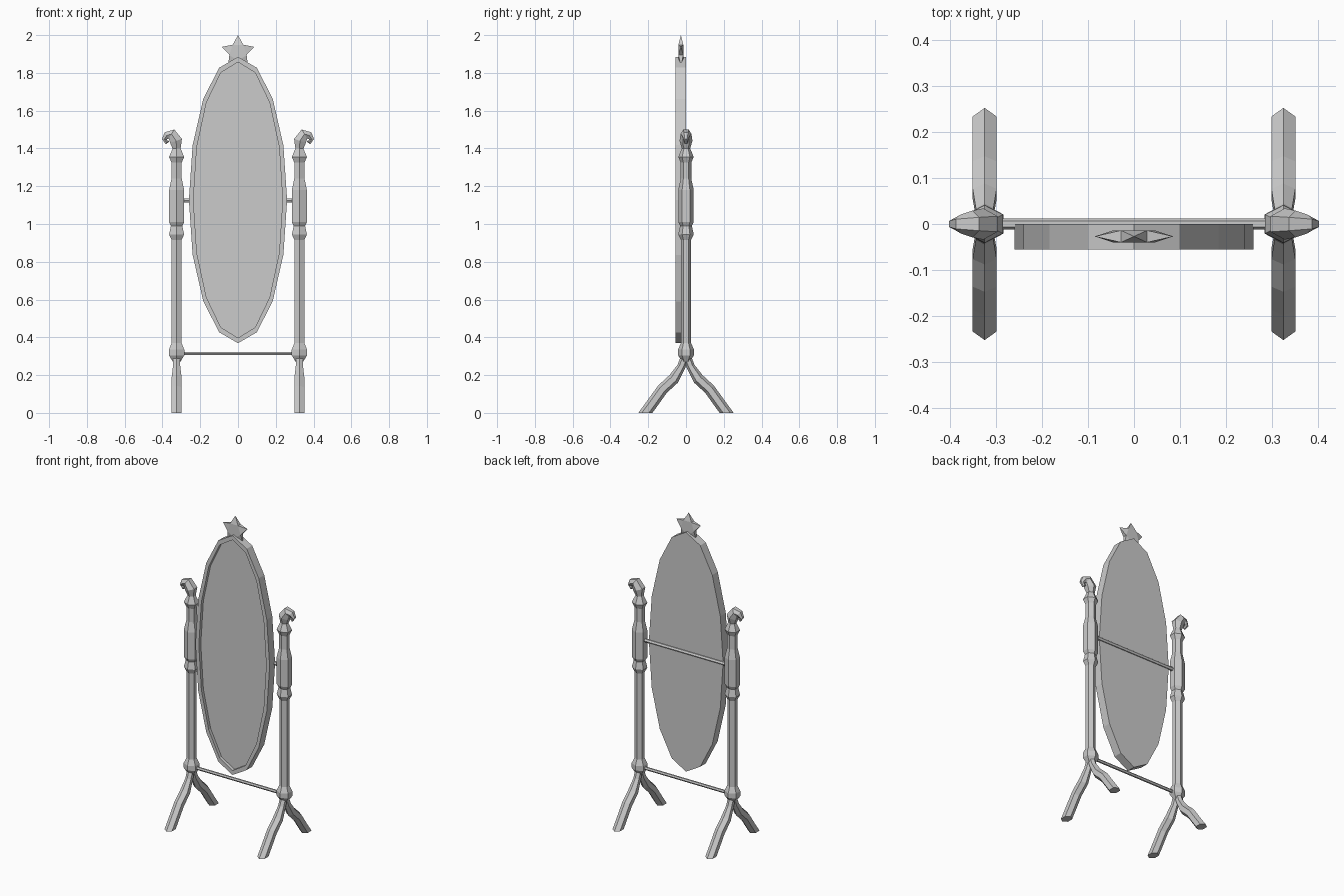
import bpy, bmesh, math
from mathutils import Vector

if "Cube" in bpy.data.objects:
    bpy.data.objects.remove(bpy.data.objects["Cube"])

X, Y, Z = Vector((1, 0, 0)), Vector((0, 1, 0)), Vector((0, 0, 1))


def finish(name, bm, mirror=None):
    bmesh.ops.recalc_face_normals(bm, faces=bm.faces)
    me = bpy.data.meshes.new(name)
    bm.to_mesh(me)
    bm.free()
    ob = bpy.data.objects.new(name, me)
    bpy.context.collection.objects.link(ob)
    if mirror:
        mod = ob.modifiers.new("mirror", 'MIRROR')
        mod.use_axis = mirror
        mod.use_mirror_merge = False
    return ob


def bridge(bm, a, b):
    n = len(a)
    for i in range(n):
        j = (i + 1) % n
        bm.faces.new((a[i], a[j], b[j], b[i]))


def tube(name, path, fixed, phase=0, stretch=1.0, mirror=None, ground=False, sides=6):
    """Sweep a polygon along (point, radius) pairs; one section axis stays fixed."""
    bm = bmesh.new()
    pts = [Vector(p) for p, r in path]
    rings = []
    for i, (p, r) in enumerate(path):
        t = (pts[min(i + 1, len(pts) - 1)] - pts[max(i - 1, 0)]).normalized()
        other = t.cross(fixed).normalized()
        ring = []
        for k in range(sides):
            a = math.tau * k / sides + math.radians(phase)
            ring.append(bm.verts.new(pts[i] + r * (math.cos(a) * fixed + stretch * math.sin(a) * other)))
        rings.append(ring)
    for a, b in zip(rings, rings[1:]):
        bridge(bm, a, b)
    bm.faces.new(rings[0])
    bm.faces.new(rings[-1])
    if ground:
        cut = bmesh.ops.bisect_plane(bm, geom=bm.verts[:] + bm.edges[:] + bm.faces[:],
                                     plane_co=(0, 0, 0), plane_no=-Z, clear_outer=True)
        bmesh.ops.edgeloop_fill(bm, edges=[e for e in cut['geom_cut'] if isinstance(e, bmesh.types.BMEdge)])
    return finish(name, bm, mirror)


# Turned posts ending in an outward scroll
PX = 0.325
profile = [(.27, .02), (.305, .042), (.335, .042), (.37, .027), (.915, .027), (.945, .041),
           (.99, .031), (1.01, .041), (1.18, .041), (1.24, .028), (1.325, .028),
           (1.355, .041), (1.40, .022)]
path = [((PX, 0, z), r) for z, r in profile]
path += [((.328, 0, 1.44), .034), ((.352, 0, 1.476), .029), ((.376, 0, 1.469), .021),
         ((.39, 0, 1.449), .013), ((.379, 0, 1.432), .010), ((.368, 0, 1.440), .007)]
tube("posts", path, Y, stretch=1.12, mirror=(True, False, False))

# Splayed legs, cut flat at the floor
leg = [((PX, .004, .30), .022), ((PX, .025, .245), .022), ((PX, .065, .18), .030),
       ((PX, .125, .125), .030), ((PX, .175, .055), .030), ((PX, .252, -.05), .030)]
tube("legs", leg, X, phase=30, mirror=(True, True, False), ground=True)

# Pivot bar behind the mirror and lower stretcher
tube("pivot_bar", [((-.30, 0, 1.125), .012), ((.30, 0, 1.125), .012)], Y)
tube("stretcher", [((-PX, 0, .315), .010), ((PX, 0, .315), .010)], Y)

# Oval frame with recessed mirror
bm = bmesh.new()


def oval(rx, rz, y):
    return [bm.verts.new((rx * math.sin(math.tau * i / 16), y, 1.127 + rz * math.cos(math.tau * i / 16)))
            for i in range(16)]


back, rim, lip, glass = oval(.26, .758, 0), oval(.26, .758, -.055), oval(.236, .73, -.055), oval(.236, .73, -.035)
bridge(bm, back, rim)
bridge(bm, rim, lip)
bridge(bm, lip, glass)
bm.faces.new(back)
bm.faces.new(glass)
finish("oval_mirror", bm)

# Star crest: thick pentagon core with tapered points
bm = bmesh.new()


def star_ring(r, y, offset):
    return [bm.verts.new((r * math.sin(math.tau * (i + offset) / 5), y, 1.91 + r * math.cos(math.tau * (i + offset) / 5)))
            for i in range(5)]


tips = star_ring(.09, -.027, 0)
front, rear = star_ring(.048, -.040, -.5), star_ring(.048, -.014, -.5)
bm.faces.new(front)
bm.faces.new(rear)
for i in range(5):
    j = (i + 1) % 5
    bm.faces.new((front[i], front[j], tips[i]))
    bm.faces.new((rear[i], rear[j], tips[i]))
    bm.faces.new((front[i], rear[i], tips[i]))
    bm.faces.new((front[j], rear[j], tips[i]))
finish("star_crest", bm)
